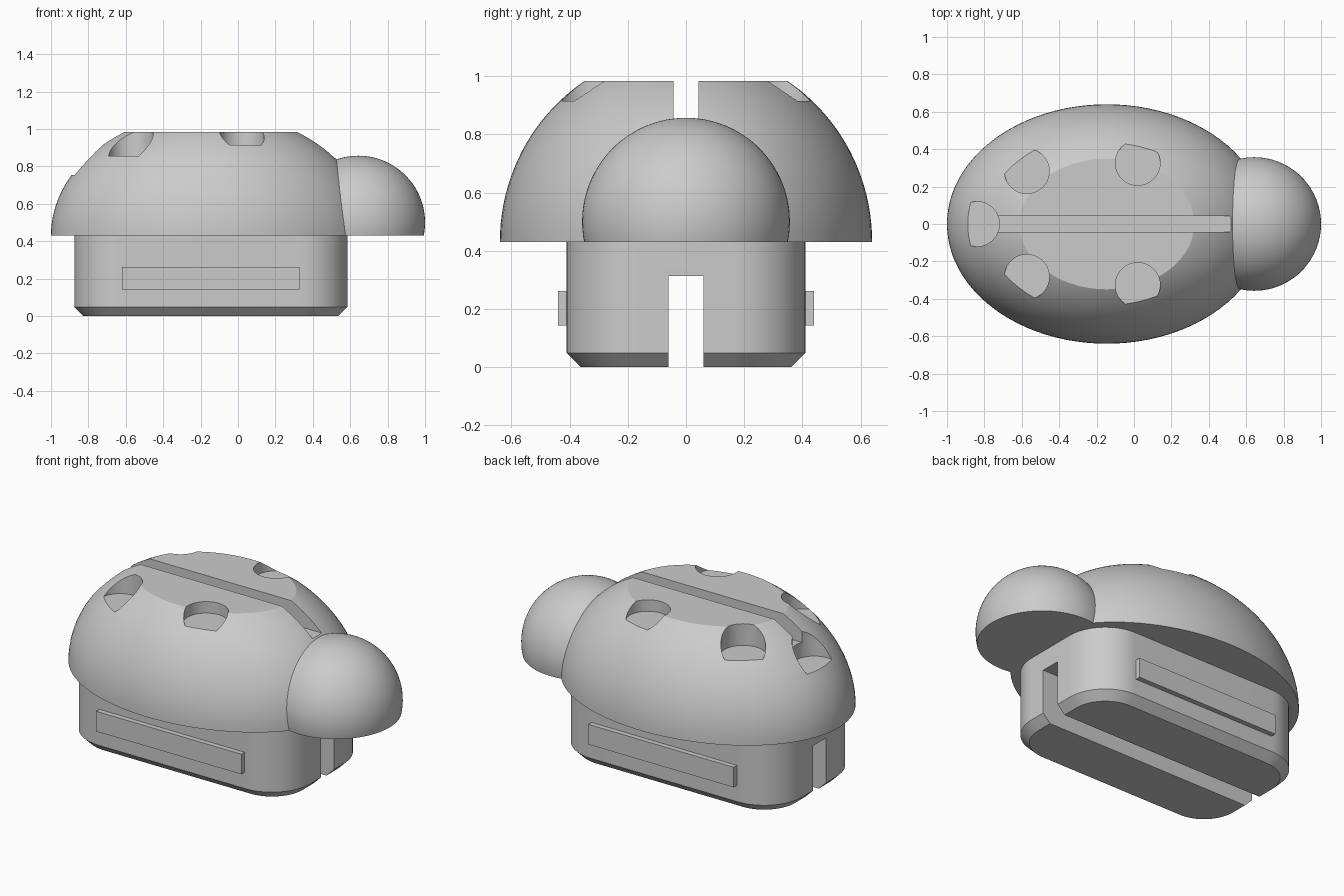
import bpy, bmesh, math
from mathutils import Matrix, Vector

old = bpy.data.objects.get("Cube")
if old:
    bpy.data.objects.remove(old, do_unlink=True)

grey = bpy.data.materials.new("plain grey")
grey.use_nodes = True
grey.diffuse_color = (0.6, 0.6, 0.6, 1)
grey.node_tree.nodes["Principled BSDF"].inputs["Base Color"].default_value = (0.6, 0.6, 0.6, 1)

BASE_Z = 0.43


def finish(bm, name):
    mesh = bpy.data.meshes.new(name)
    bmesh.ops.recalc_face_normals(bm, faces=bm.faces[:])
    bm.to_mesh(mesh)
    bm.free()
    mesh.materials.append(grey)
    ob = bpy.data.objects.new(name, mesh)
    bpy.context.collection.objects.link(ob)
    return ob


def select(ob):
    bpy.ops.object.select_all(action='DESELECT')
    ob.select_set(True)
    bpy.context.view_layer.objects.active = ob


def box(name, x, y, z):
    bm = bmesh.new()
    size = [b - a for a, b in (x, y, z)]
    mid = [(a + b) / 2 for a, b in (x, y, z)]
    bmesh.ops.create_cube(bm, size=1, matrix=Matrix.LocRotScale(Vector(mid), None, Vector(size)))
    return finish(bm, name)


def pit(x, y, floor, radius=0.12):
    bm = bmesh.new()
    bmesh.ops.create_cone(bm, cap_ends=True, segments=48, radius1=radius, radius2=radius,
                          depth=1, matrix=Matrix.Translation((x, y, floor + 0.5)))
    return finish(bm, "spot_cutter")


def ellipsoid(name, centre, radii, top=None):
    """Ellipsoid cut flat at the base height and, if given, at the top."""
    bm = bmesh.new()
    bmesh.ops.create_uvsphere(bm, u_segments=96, v_segments=64, radius=1,
                              matrix=Matrix.LocRotScale(Vector(centre), None, Vector(radii)))
    for height, side in ((BASE_Z, -1), (top, 1)):
        if height is None:
            continue
        cut = bmesh.ops.bisect_plane(bm, geom=bm.verts[:] + bm.edges[:] + bm.faces[:], dist=1e-5,
                                     plane_co=(0, 0, height), plane_no=(0, 0, side),
                                     clear_outer=True)
        rim = [e for e in cut["geom_cut"] if isinstance(e, bmesh.types.BMEdge)]
        bmesh.ops.contextual_create(bm, geom=rim)
    return finish(bm, name)


def carve(ob, cutters):
    for cutter in cutters:
        mod = ob.modifiers.new("carve", 'BOOLEAN')
        mod.operation = 'DIFFERENCE'
        mod.solver = 'EXACT'
        mod.object = cutter
        select(ob)
        bpy.ops.object.modifier_apply(modifier=mod.name)
        bpy.data.objects.remove(cutter, do_unlink=True)


def smooth(ob, degrees=30):
    select(ob)
    bpy.ops.object.shade_smooth_by_angle(angle=math.radians(degrees))


# Domed shell with a flat top, a centre groove and five round spots
shell = ellipsoid("shell", (-0.145, 0, BASE_Z), (0.855, 0.64, 0.66), top=0.983)
cutters = [box("groove_cutter", (-0.85, 0.9), (-0.043, 0.043), (0.845, 1.2)),
           pit(-0.84, 0, 0.755)]
for side in (-1, 1):
    cutters += [pit(-0.573, side * 0.283, 0.855), pit(0.02, side * 0.327, 0.915)]
carve(shell, cutters)
smooth(shell, 20)

# Round head, flat underneath
head = ellipsoid("head", (0.643, 0, 0.5), (0.357, 0.357, 0.357))
smooth(head)

# Rounded base block with a chamfered foot and a slot along its length
bm = bmesh.new()
bmesh.ops.create_cube(bm, size=1, matrix=Matrix.LocRotScale(
    Vector((-0.145, 0, 0.22)), None, Vector((1.46, 0.82, 0.44))))
upright = [e for e in bm.edges if abs(e.verts[0].co.z - e.verts[1].co.z) > 0.1]
bmesh.ops.bevel(bm, geom=upright, offset=0.25, segments=16, profile=0.5, affect='EDGES')
foot = [e for e in bm.edges if all(v.co.z < 0.001 for v in e.verts)]
bmesh.ops.bevel(bm, geom=foot, offset=0.048, segments=1, affect='EDGES')
base = finish(bm, "base")
carve(base, [box("slot_cutter", (-1.2, 1.2), (-0.06, 0.06), (-0.2, 0.313))])
smooth(base)

# Raised side rails
for side, name in ((-1, "front_rail"), (1, "back_rail")):
    box(name, (-0.62, 0.33), sorted((side * 0.40, side * 0.44)), (0.143, 0.262))
